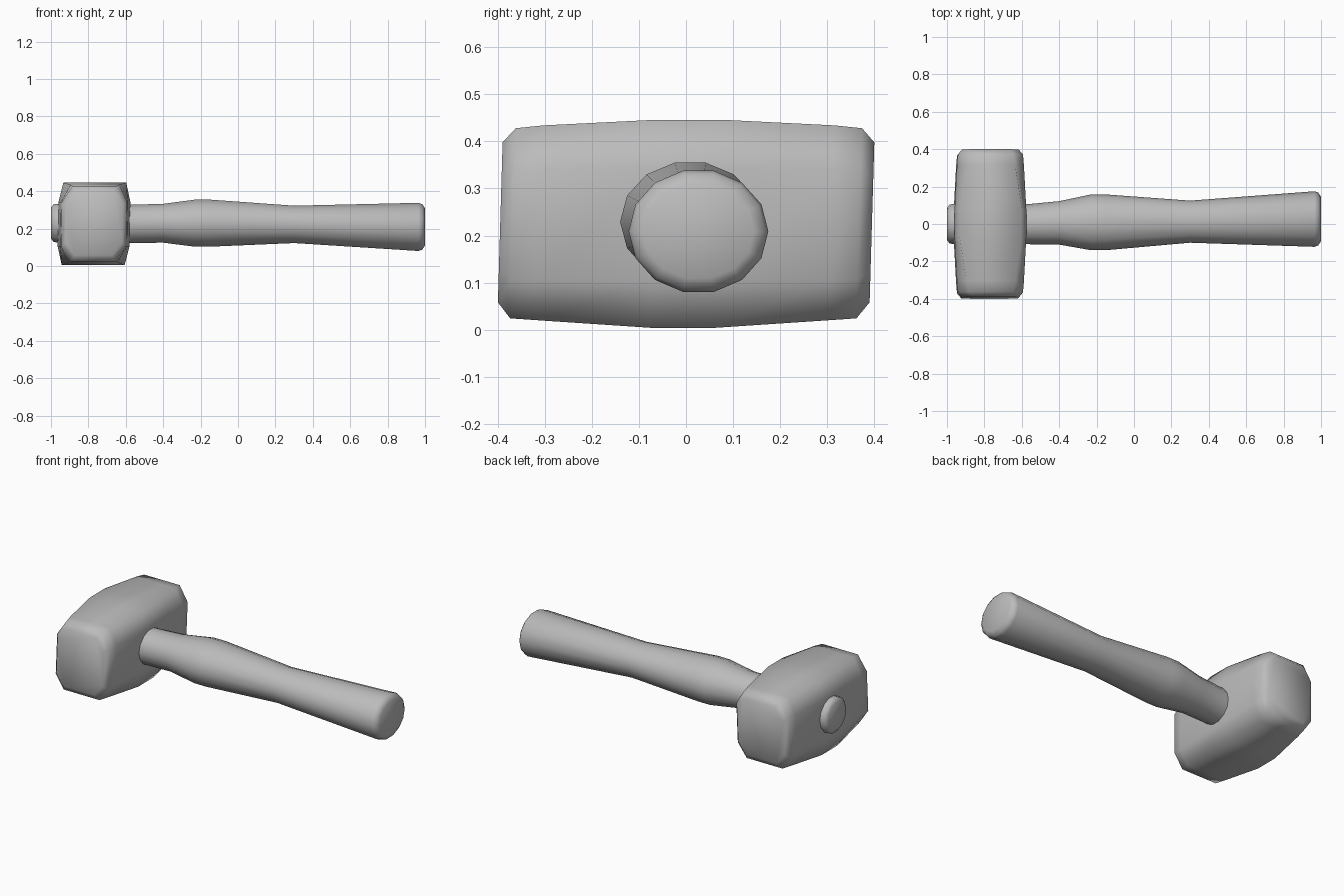
import bpy, bmesh, math

if "Cube" in bpy.data.objects:
    bpy.data.objects.remove(bpy.data.objects["Cube"])

steel = bpy.data.materials.new("plain grey")
steel.diffuse_color = (0.5, 0.5, 0.5, 1)
steel.use_nodes = True
steel.node_tree.nodes["Principled BSDF"].inputs["Base Color"].default_value = steel.diffuse_color


def loft(name, rings, angle):
    """Skin a list of closed rings, cap both ends and smooth the surface."""
    bm = bmesh.new()
    loops = [[bm.verts.new(p) for p in ring] for ring in rings]
    n = len(loops[0])
    for a, b in zip(loops, loops[1:]):
        for i in range(n):
            j = (i + 1) % n
            bm.faces.new((a[i], a[j], b[j], b[i]))
    bm.faces.new(loops[0])
    bm.faces.new(loops[-1])
    bmesh.ops.recalc_face_normals(bm, faces=bm.faces)
    mesh = bpy.data.meshes.new(name)
    bm.to_mesh(mesh)
    bm.free()
    mesh.materials.append(steel)
    obj = bpy.data.objects.new(name, mesh)
    bpy.context.collection.objects.link(obj)
    bpy.ops.object.select_all(action='DESELECT')
    obj.select_set(True)
    bpy.context.view_layer.objects.active = obj
    bpy.ops.object.shade_smooth_by_angle(angle=math.radians(angle))
    return obj


def head_ring(y, side, flat, z_low, z_high, edge_low, edge_high):
    """Eight-sided section: side = half width, flat = half width of top and bottom."""
    cx, lean = -0.77, 0.01
    pts = [(flat, z_low), (side, edge_low), (side, edge_high), (flat, z_high),
           (-flat, z_high), (-side, edge_high), (-side, edge_low), (-flat, z_low)]
    return [(cx + x + 0.02 * (z - 0.22), y + lean * (z - 0.22) / 0.34, z) for x, z in pts]


# Head: broad in the middle, with chamfers that widen towards the two striking faces
half = [
    (0.07, 0.192, 0.168, 0.004, 0.446, 0.105, 0.342),
    (0.31, 0.179, 0.130, 0.020, 0.434, 0.105, 0.342),
    (0.368, 0.174, 0.118, 0.024, 0.428, 0.105, 0.342),
    (0.395, 0.152, 0.100, 0.058, 0.398, 0.125, 0.325),
]
sections = [(-s[0], *s[1:]) for s in reversed(half)] + half
loft("hammer_head", [head_ring(*s) for s in sections], 80)

# Handle: x, y range, z range; runs through the head and pokes out behind it
profile = [
    (-1.00, -0.085, 0.085, 0.145, 0.315),
    (-0.985, -0.105, 0.105, 0.125, 0.333),
    (-0.94, -0.108, 0.108, 0.122, 0.335),
    (-0.58, -0.108, 0.105, 0.120, 0.330),
    (-0.40, -0.110, 0.122, 0.122, 0.335),
    (-0.23, -0.140, 0.158, 0.100, 0.358),
    (-0.15, -0.140, 0.158, 0.100, 0.358),
    (0.30, -0.100, 0.125, 0.120, 0.325),
    (0.965, -0.122, 0.175, 0.077, 0.341),
    (0.985, -0.115, 0.168, 0.084, 0.334),
    (1.00, -0.092, 0.145, 0.107, 0.311),
]
SIDES = 14
rings = []
for x, y0, y1, z0, z1 in profile:
    rings.append([(x, (y0 + y1) / 2 + (y1 - y0) / 2 * math.cos(2 * math.pi * i / SIDES),
                   (z0 + z1) / 2 + (z1 - z0) / 2 * math.sin(2 * math.pi * i / SIDES))
                  for i in range(SIDES)])
loft("handle", rings, 60)
